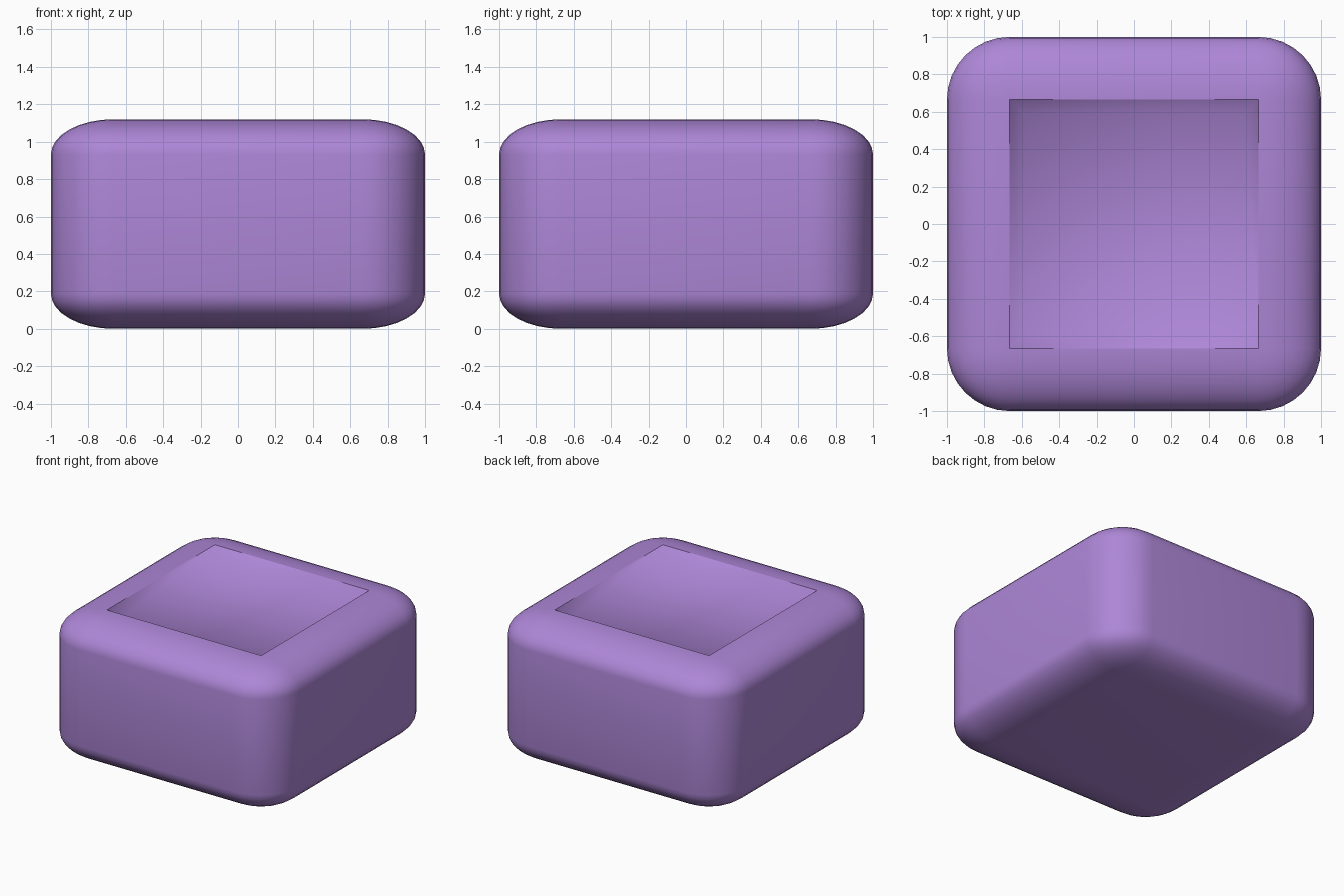
import bpy, bmesh

if "Cube" in bpy.data.objects:
    bpy.data.objects.remove(bpy.data.objects["Cube"])

HEIGHT = 1.12      # overall height, footprint is 2 x 2
ROUND = 0.335      # rounding radius in plan
INSET = 0.10       # width of the sloping recess wall
DEPTH = 0.075      # depth of the recess

# rounded block: bevelled cube, then squashed in height
bm = bmesh.new()
bmesh.ops.create_cube(bm, size=2)
bmesh.ops.bevel(bm, geom=bm.edges[:], offset=ROUND, offset_type='OFFSET',
                segments=8, profile=0.5, affect='EDGES')
for v in bm.verts:
    v.co.z = (v.co.z + 1) * HEIGHT / 2

# shallow square recess pressed into the flat top
bm.faces.ensure_lookup_table()
top = max(bm.faces, key=lambda f: f.calc_center_median().z)
rim = list(top.edges)
bmesh.ops.inset_region(bm, faces=[top], thickness=INSET, depth=0)
for v in top.verts:
    v.co.z -= DEPTH

# smooth shading everywhere, crisp rim around the recess
for f in bm.faces:
    f.smooth = True
for e in rim:
    e.smooth = False
bmesh.ops.recalc_face_normals(bm, faces=bm.faces[:])

mesh = bpy.data.meshes.new("rounded_block")
bm.to_mesh(mesh)
bm.free()
block = bpy.data.objects.new("rounded_block", mesh)
bpy.context.collection.objects.link(block)

# purple material
mat = bpy.data.materials.new("purple")
mat.diffuse_color = (0.42, 0.24, 0.68, 1)
mat.use_nodes = True
mat.node_tree.nodes["Principled BSDF"].inputs["Base Color"].default_value = mat.diffuse_color
mesh.materials.append(mat)
